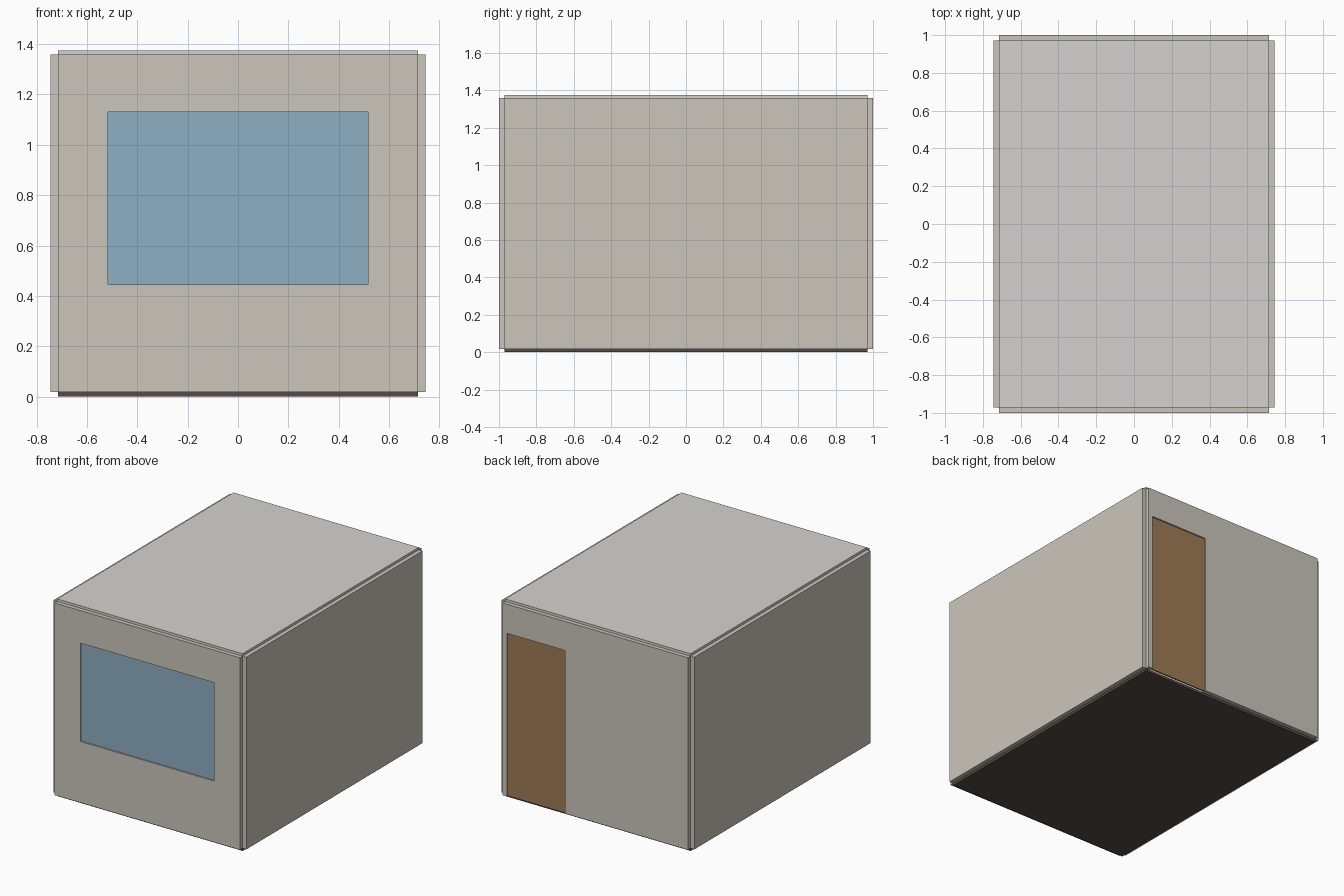
import bpy, bmesh

if "Cube" in bpy.data.objects:
    bpy.data.objects.remove(bpy.data.objects["Cube"])

X, Y, Z0, Z1 = 0.715, 0.971, 0.018, 1.358   # inner room limits
T, SLAB = 0.029, 0.017                      # wall and slab thickness
PANE = 0.01                                 # glass and door leaf thickness


def material(name, rgb):
    m = bpy.data.materials.new(name)
    m.diffuse_color = (*rgb, 1)
    m.use_nodes = True
    m.node_tree.nodes["Principled BSDF"].inputs["Base Color"].default_value = m.diffuse_color
    return m


WALL = material("plaster", (0.60, 0.56, 0.50))
CEILING = material("ceiling_paint", (0.66, 0.65, 0.63))
FLOOR = material("dark_floor", (0.09, 0.07, 0.06))
GLASS = material("blue_glass", (0.27, 0.43, 0.54))
WOOD = material("door_wood", (0.34, 0.20, 0.09))


def finish(name, bm, mat):
    bmesh.ops.recalc_face_normals(bm, faces=bm.faces[:])
    mesh = bpy.data.meshes.new(name)
    bm.to_mesh(mesh)
    bm.free()
    mesh.materials.append(mat)
    ob = bpy.data.objects.new(name, mesh)
    bpy.context.collection.objects.link(ob)
    return ob


def box(name, lo, hi, mat):
    bm = bmesh.new()
    bmesh.ops.create_cube(bm, size=1)
    for v in bm.verts:
        v.co = [(a + b) / 2 + c * (b - a) for a, b, c in zip(lo, hi, v.co)]
    return finish(name, bm, mat)


def panel(name, points, faces, y, mat):
    """Flat outline in x/z, thickened by T along +y."""
    bm = bmesh.new()
    vs = [bm.verts.new((x, y, z)) for x, z in points]
    fs = [bm.faces.new([vs[i] for i in f]) for f in faces]
    ext = bmesh.ops.extrude_face_region(bm, geom=fs, use_keep_orig=True)
    new = [g for g in ext["geom"] if isinstance(g, bmesh.types.BMVert)]
    bmesh.ops.translate(bm, verts=new, vec=(0, T, 0))
    return finish(name, bm, mat)


def rect(x0, x1, z0, z1):
    return [(x0, z0), (x1, z0), (x1, z1), (x0, z1)]


# floor and ceiling slabs
box("floor", (-X, -Y, Z0 - SLAB - 0.001), (X, Y, Z0), FLOOR)
box("ceiling", (-X, -Y, Z1), (X, Y, Z1 + SLAB), CEILING)

# side walls
for side, s in (("left", -1), ("right", 1)):
    xs = sorted((s * X, s * (X + T)))
    box(side + "_wall", (xs[0], -Y, Z0), (xs[1], Y, Z1), WALL)

# front wall with window opening
wx, wz0, wz1 = 0.516, 0.445, 1.131
ring = [(i, (i + 1) % 4, 4 + (i + 1) % 4, 4 + i) for i in range(4)]
panel("front_wall", rect(-X, X, Z0, Z1) + rect(-wx, wx, wz0, wz1), ring, -Y - T, WALL)

# back wall with door opening
dx0, dx1, dz = 0.235, 0.682, 1.155
panel("back_wall",
      [(-X, Z0), (dx0, Z0), (dx0, dz), (dx1, dz), (dx1, Z0), (X, Z0), (X, Z1), (-X, Z1)],
      [range(8)], Y, WALL)

# recessed window pane and door leaf, centred in the wall thickness
mid = Y + T / 2
box("window_glass", (-wx, -mid - PANE / 2, wz0), (wx, -mid + PANE / 2, wz1), GLASS)
box("door", (dx0, mid - PANE / 2, Z0), (dx1, mid + PANE / 2, dz), WOOD)
